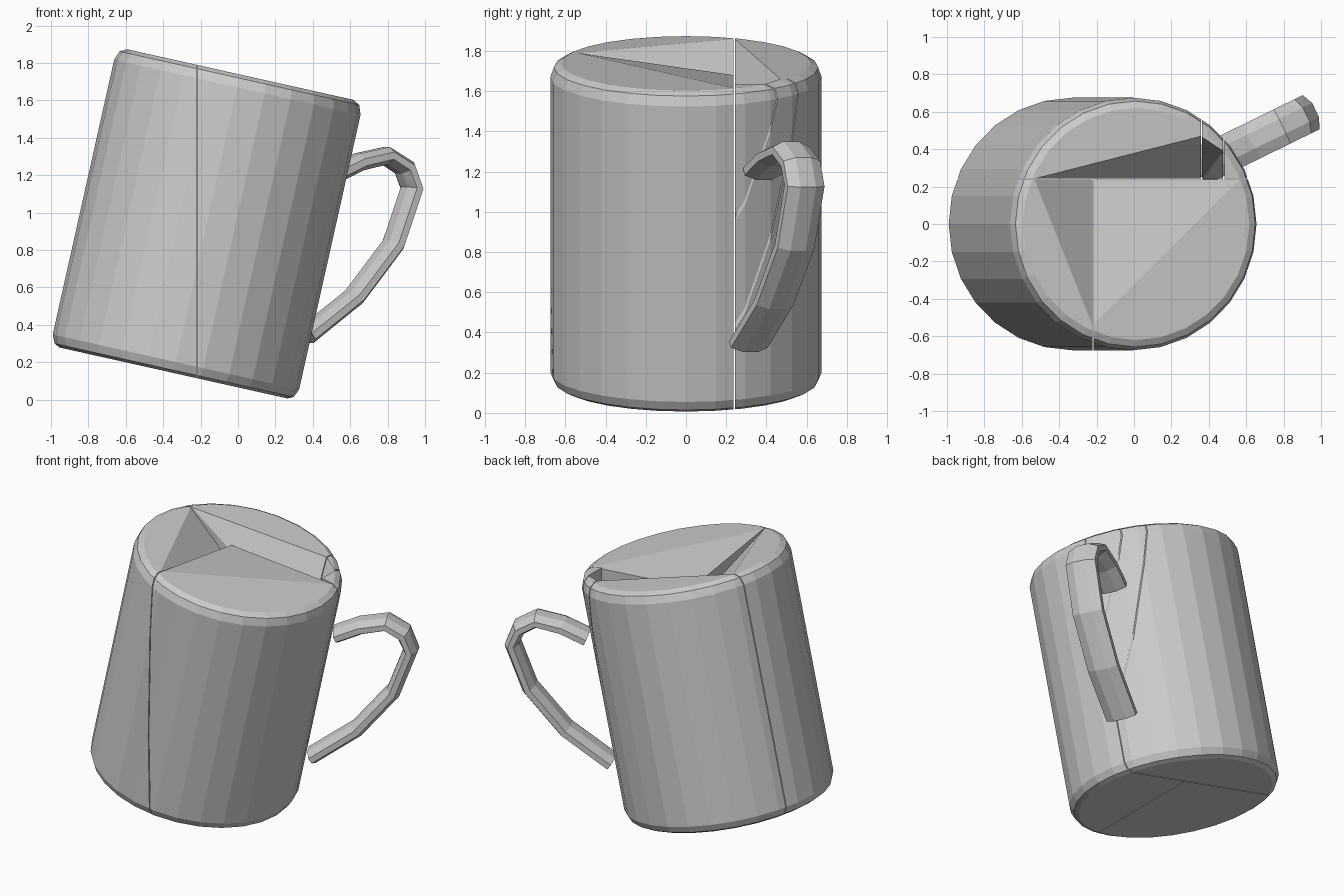
import bpy, bmesh, math
from mathutils import Vector, Matrix

if "Cube" in bpy.data.objects:
    bpy.data.objects.remove(bpy.data.objects["Cube"])

TILT = math.radians(12.6)
BASE = Vector((-0.345, 0, 0.143))
SIDES = 28
HEIGHT = 1.635
# lathe profile of the body (radius, height along its axis)
PROFILE = [(0.625, 0), (0.655, 0.015), (0.675, 0.06),
           (0.675, HEIGHT - 0.07), (0.657, HEIGHT - 0.02), (0.62, HEIGHT)]


def add_hull(bm, points):
    """Add the convex hull of the points to bm."""
    part = bmesh.new()
    for p in points:
        part.verts.new(p)
    bmesh.ops.convex_hull(part, input=part.verts[:])
    bmesh.ops.delete(part, geom=[v for v in part.verts if not v.link_faces], context='VERTS')
    bmesh.ops.recalc_face_normals(part, faces=part.faces[:])
    mesh = bpy.data.meshes.new("chunk")
    part.to_mesh(mesh)
    part.free()
    bm.from_mesh(mesh)
    bpy.data.meshes.remove(mesh)


def finish(bm, name):
    mesh = bpy.data.meshes.new(name)
    bm.to_mesh(mesh)
    bm.free()
    obj = bpy.data.objects.new(name, mesh)
    bpy.context.collection.objects.link(obj)
    return obj


def body_points():
    m = Matrix.Translation(BASE) @ Matrix.Rotation(TILT, 4, 'Y')
    return [m @ Vector((r * math.cos(a), r * math.sin(a), z))
            for r, z in PROFILE
            for a in (2 * math.pi * i / SIDES for i in range(SIDES))]


def body_piece(name, xmin=-9, xmax=9, ymin=-9, ymax=9, corner=None):
    """Slice a block out of the mug body; sink its inner top corner to a given z."""
    bm = bmesh.new()
    add_hull(bm, body_points())
    g = 0.003
    for co, no in (((0, ymax - g, 0), (0, 1, 0)), ((0, ymin + g, 0), (0, -1, 0)),
                   ((xmax - g, 0, 0), (1, 0, 0)), ((xmin + g, 0, 0), (-1, 0, 0))):
        bmesh.ops.bisect_plane(bm, geom=bm.verts[:] + bm.edges[:] + bm.faces[:],
                               plane_co=co, plane_no=no, clear_outer=True)
    pts = [v.co.copy() for v in bm.verts]
    bm.free()
    if corner:
        cx, cy, cz = corner
        # drop points lying on the inner edges of the top cap, keep rim points
        near = [p for p in pts if p.z > 1.3 and math.hypot(p.x - cx, p.y - cy) < 0.02]
        for p in near:
            p.z = cz
        axis = Vector((math.sin(TILT), 0, math.cos(TILT)))

        def inner(p):
            d = p - BASE
            h = d.dot(axis)
            return h > HEIGHT - 0.01 and (d - axis * h).length < 0.58
        pts = [p for p in pts if not inner(p)]
    out = bmesh.new()
    add_hull(out, pts)
    return finish(out, name)


# mug body blocks
body_piece("body_left", xmax=-0.22, ymax=0.24, corner=(-0.22, 0.24, 1.55))
body_piece("body_front", xmin=-0.22, ymax=0.24, corner=(-0.22, 0.24, 1.68))
body_piece("body_back", xmax=0.36, ymin=0.24, corner=(0.36, 0.24, 1.2))
body_piece("wall_inner", xmin=0.36, xmax=0.48, ymin=0.24, corner=(0.36, 0.24, 1.2))
body_piece("wall_outer", xmin=0.48, ymin=0.24)

# handle: chain of convex chunks along a path (x, z) in a slanted vertical plane
PATH = [(0.50, 1.20), (0.64, 1.27), (0.79, 1.305), (0.89, 1.24), (0.93, 1.13),
        (0.83, 0.83), (0.62, 0.55), (0.36, 0.34)]
SLOPE = 0.49
centers = [Vector((x, 0.31 + SLOPE * (x - 0.36), z)) for x, z in PATH]
side = Vector((-SLOPE, 1, 0)).normalized()
rings = []
for i, c in enumerate(centers):
    a, b = centers[max(i - 1, 0)], centers[min(i + 1, len(centers) - 1)]
    out = (b - a).normalized().cross(side)
    rings.append([c + side * 0.11 * math.cos(t) + out * 0.05 * math.sin(t)
                  for t in (math.pi * (k + 0.5) / 4 for k in range(8))])
bm = bmesh.new()
for r0, r1 in zip(rings, rings[1:]):
    add_hull(bm, r0 + r1)
finish(bm, "handle")
